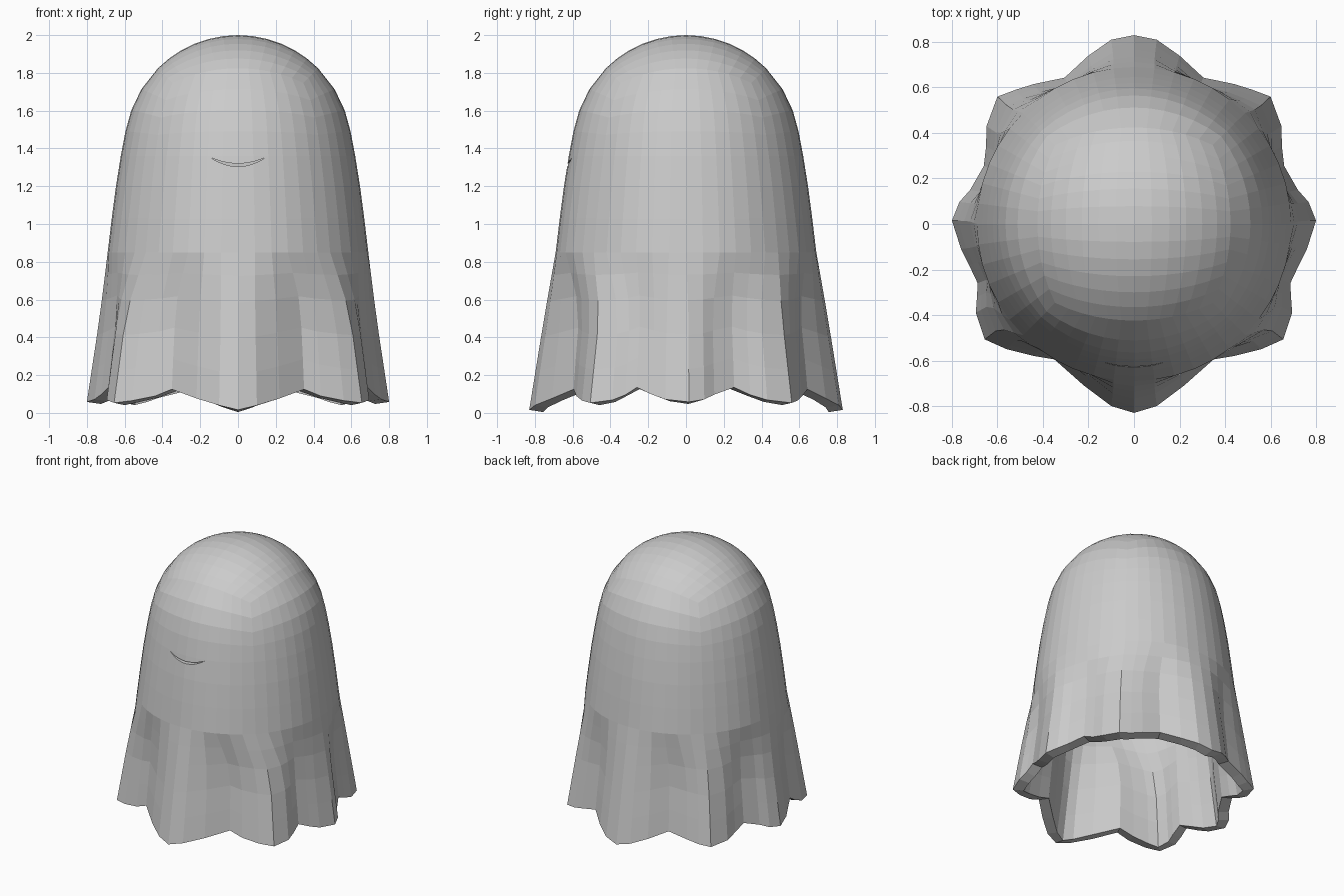
import bpy, bmesh
from math import tan, sin, cos, radians, sqrt, atan2, hypot, pi

if "Cube" in bpy.data.objects:
    bpy.data.objects.remove(bpy.data.objects["Cube"])

N = 6                      # half the cells along one side of the dome patch
STEP = radians(7.5)        # angle between neighbouring columns
COLS = 8 * N

# Hem outline, right half, front to back (x, y)
HEM = [(0, -.83), (.10, -.80), (.22, -.71), (.35, -.595), (.44, -.58), (.56, -.55),
       (.656, -.507), (.695, -.39), (.69, -.32), (.687, -.26), (.725, -.18), (.76, -.11),
       (.80, .015), (.767, .097), (.72, .15), (.66, .255), (.65, .34), (.648, .43),
       (.60, .56), (.52, .59), (.44, .615), (.305, .643), (.20, .74), (.10, .81), (0, .83)]
# Hem height at every fold peak and valley, front to back
HEM_Z = [.016, .125, .053, .135, .058, .135, .053, .125, .016]
SIDE = [(0, .79), (.85, .69), (1.1, .66), (1.3, .632), (1.5, .594)]


def radius(z):
    if z >= 1.5:
        return sqrt(max(0, .36 - (z - 1.4) ** 2))
    for (z0, r0), (z1, r1) in zip(SIDE, SIDE[1:]):
        if z <= z1:
            return r0 + (r1 - r0) * (z - z0) / (z1 - z0)


def hem(c):
    """Hem point of a column as angle from front, radius and height."""
    k = c if c <= 24 else COLS - c
    x, y = HEM[k]
    i = min(k // 3, 7)
    t = (k - 3 * i) / 3
    z = HEM_Z[i] + (HEM_Z[i + 1] - HEM_Z[i]) * t - .014 * sin(pi * t)
    a = atan2(x, -y)
    return (a if c <= 24 else 2 * pi - a), hypot(x, y), z


bm = bmesh.new()

# Dome: rounded cube-face patch on a sphere
grid = {}
for i in range(-N, N + 1):
    for j in range(-N, N + 1):
        a, b = tan(i * STEP), tan(j * STEP)
        s = .6 / sqrt(a * a + b * b + 1)
        grid[i, j] = bm.verts.new((a * s, b * s, 1.4 + s))
for i in range(-N, N):
    for j in range(-N, N):
        bm.faces.new([grid[i, j], grid[i + 1, j], grid[i + 1, j + 1], grid[i, j + 1]])

# Patch border, counter-clockwise from front centre
ring = [(i, -N) for i in range(0, N)] + [(N, j) for j in range(-N, N)]
ring += [(i, N) for i in range(N, -N, -1)] + [(-N, j) for j in range(N, -N, -1)]
ring += [(i, -N) for i in range(-N, 0)]
prev = [grid[k] for k in ring]
top_z = [v.co.z for v in prev]


def add_ring(points):
    global prev
    new = [bm.verts.new(p) for p in points]
    for c in range(COLS):
        d = (c + 1) % COLS
        bm.faces.new([prev[c], new[c], new[d], prev[d]])
    prev = new


# Smooth body: rings flatten out while descending
for k, z in enumerate([1.68, 1.58, 1.48, 1.36, 1.2, 1.03, .85]):
    pts = []
    for c in range(COLS):
        zz = z + (top_z[c] - 1.78) * max(0, 1 - (k + 1) / 4)
        r = radius(zz)
        pts.append((r * sin(c * STEP), -r * cos(c * STEP), zz))
    add_ring(pts)

# Draped folds: they gather quickly, then flare down to the hem
for t in (.15, .32, .55, .78, 1):
    pts = []
    turn = min(1, t * 2.5)
    for c in range(COLS):
        a, rh, z = hem(c)
        angle = c * STEP + (a - c * STEP) * turn
        dip = .03 * sin(pi * min(1, t * 1.1)) * (.82 - rh) / .13 if t < .9 else 0
        r = .69 + (rh - .69) * t - dip
        pts.append((r * sin(angle), -r * cos(angle), .85 * (1 - t) + z * t))
    add_ring(pts)
bmesh.ops.recalc_face_normals(bm, faces=bm.faces)


def make_object(name, bm):
    mesh = bpy.data.meshes.new(name)
    bm.to_mesh(mesh)
    bm.free()
    ob = bpy.data.objects.new(name, mesh)
    bpy.context.collection.objects.link(ob)
    return ob


sheet = make_object("sheet_body", bm)

# Cutter for the smile groove
bm = bmesh.new()
W = .145
xs = [W * k / 8 for k in range(-8, 9)]
outline = [(x, 1.320 + .032 * (x / W) ** 2) for x in xs]
outline += [(x, 1.304 + .048 * (x / W) ** 2) for x in reversed(xs[1:-1])]
face = bm.faces.new([bm.verts.new((x, -.75, z)) for x, z in outline])
ext = bmesh.ops.extrude_face_region(bm, geom=[face])
for v in ext["geom"]:
    if isinstance(v, bmesh.types.BMVert):
        v.co.y = -.585
bmesh.ops.recalc_face_normals(bm, faces=bm.faces)
cutter = make_object("smile_cutter", bm)
cutter.hide_render = True

# Cloth thickness, then the carved smile
solid = sheet.modifiers.new("thickness", 'SOLIDIFY')
solid.thickness = .075
solid.offset = -1
cut = sheet.modifiers.new("smile", 'BOOLEAN')
cut.operation = 'DIFFERENCE'
cut.solver = 'EXACT'
cut.object = cutter
bpy.context.view_layer.objects.active = sheet
sheet.select_set(True)
for name in ("thickness", "smile"):
    bpy.ops.object.modifier_apply(modifier=name)
bpy.data.objects.remove(cutter)
